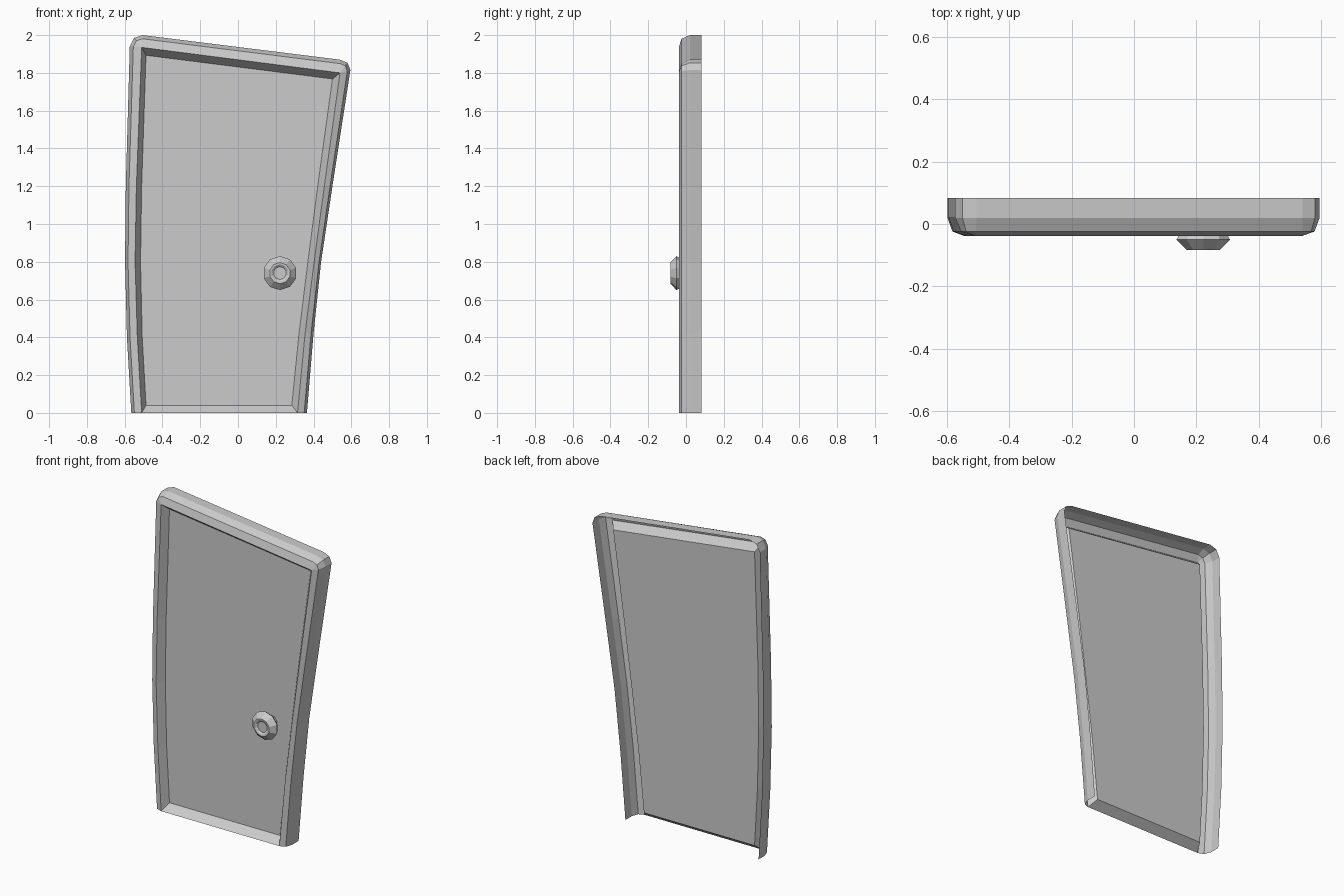
import bpy, bmesh
from math import sin, cos, tau

if "Cube" in bpy.data.objects:
    bpy.data.objects.remove(bpy.data.objects["Cube"])


def finish(name, bm):
    bmesh.ops.remove_doubles(bm, verts=bm.verts, dist=0.0005)
    bmesh.ops.recalc_face_normals(bm, faces=bm.faces)
    mesh = bpy.data.meshes.new(name)
    bm.to_mesh(mesh)
    bm.free()
    obj = bpy.data.objects.new(name, mesh)
    bpy.context.collection.objects.link(obj)
    return obj


def bridge(bm, a, b, closed=False):
    n = len(a)
    for i in range(n if closed else n - 1):
        j = (i + 1) % n
        quad = [a[i], a[j], b[j], b[i]]
        # collapse coincident corners into triangles
        pts = []
        for v in quad:
            if all((v.co - p.co).length > 1e-5 for p in pts):
                pts.append(v)
        if len(pts) > 2:
            bm.faces.new(pts)


# Door outlines (x, z), running up the left side, over the top, down the right
TL, TR = (-0.51, 1.935), (0.54, 1.80)
PL, PR = (-0.487, 1.893), (0.50, 1.768)
outer = [(-.565, 0), (-.588, .4), (-.598, .8), (-.594, 1.2), (-.573, 1.94),
         (-.55, 1.985), (-.505, 2.0), (.54, 1.87), (.58, 1.853),
         (.595, 1.815), (.50, 1.2), (.44, .8), (.40, .42), (.365, 0)]
inner = [(-.51, 0), (-.533, .4), (-.545, .8), (-.538, 1.2), TL, TL, TL,
         TR, TR, TR, (.457, 1.2), (.403, .8), (.355, .42), (.315, 0)]
panel = [(-.487, .04), (-.507, .4), (-.516, .8), (-.51, 1.2), PL, PL, PL,
         PR, PR, PR, (.422, 1.2), (.37, .8), (.323, .42), (.285, .04)]

# Door shell, open at the back: side wall, chamfer, rim, reveal, panel
bm = bmesh.new()
rings = []
for y, f in ((.083, 0), (.02, 0), (-.024, .3), (-.038, 1)):
    rings.append([bm.verts.new((o[0] + (i[0] - o[0]) * f, y, o[1] + (i[1] - o[1]) * f))
                  for o, i in zip(outer, inner)])
rings.append([bm.verts.new((x, .012, z)) for x, z in panel])
for a, b in zip(rings, rings[1:]):
    bridge(bm, a, b)

# Sloping sill and recessed panel
rim, pan = rings[-2], rings[-1]
bm.faces.new([rim[0], pan[0], pan[-1], rim[-1]])
bm.faces.new([v for k, v in enumerate(pan) if k not in (5, 6, 8, 9)])
finish("door", bm)

# Faceted knob with a dished front, turned about the y axis
bm = bmesh.new()
SIDES = 10
profile = [(.045, .012), (.045, -.02), (.082, -.036), (.09, -.05),
           (.056, -.083), (.046, -.082), (.034, -.073)]
rings = [[bm.verts.new((.222 + r * cos(tau * (k + .5) / SIDES), y,
                        .74 + r * sin(tau * (k + .5) / SIDES)))
          for k in range(SIDES)] for r, y in profile]
for a, b in zip(rings, rings[1:]):
    bridge(bm, a, b, closed=True)
bm.faces.new(rings[-1])
finish("door_knob", bm)
